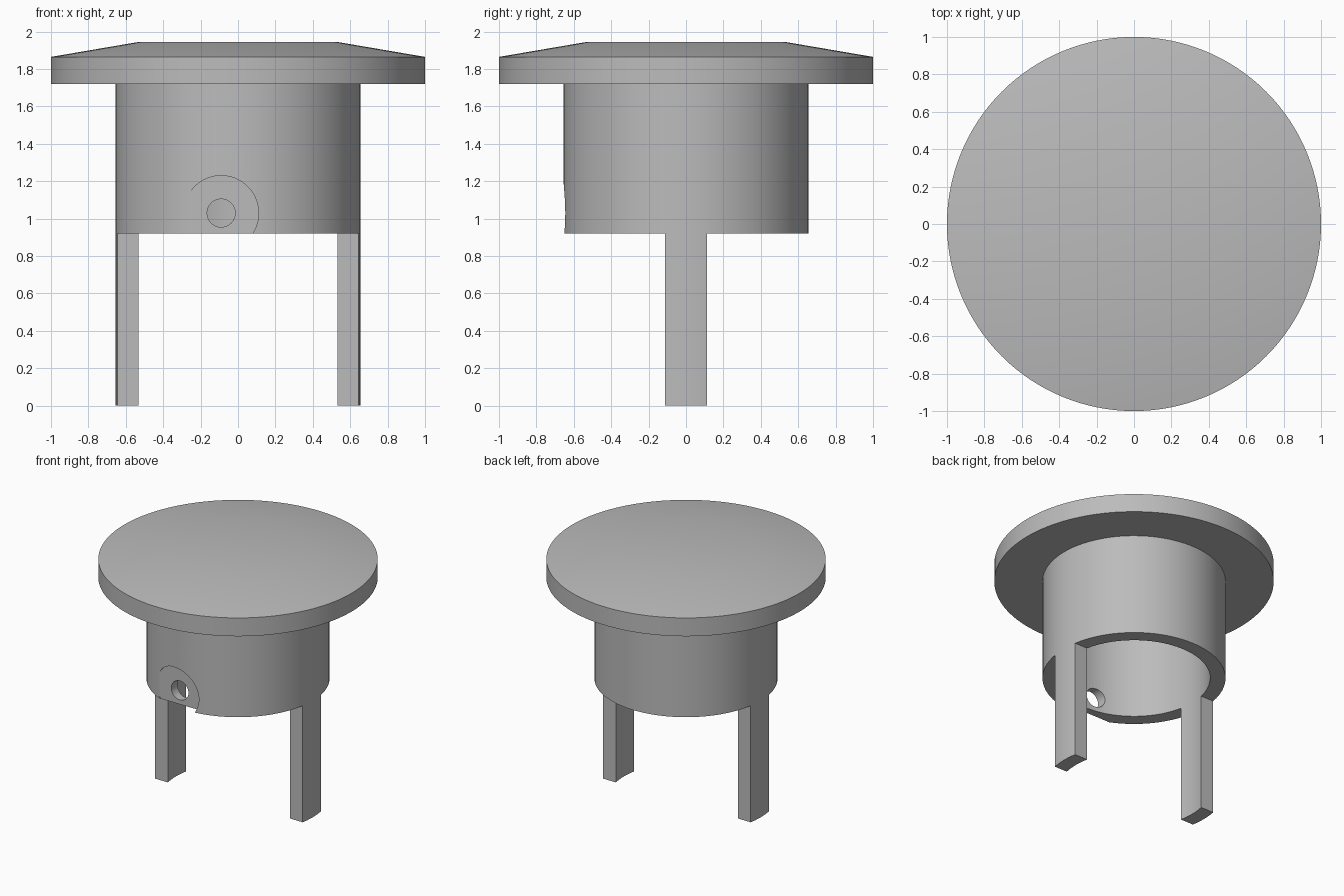
import bpy, bmesh, math
from mathutils import Matrix

if "Cube" in bpy.data.objects:
    bpy.data.objects.remove(bpy.data.objects["Cube"], do_unlink=True)

SIDES = 128
OUTER, INNER = 0.655, 0.545      # sleeve radii
CAP_Z, SLEEVE_Z = 1.72, 0.92     # underside of the cap, lower rim of the sleeve
LEG_HALF = 0.113

grey = bpy.data.materials.new("plain grey")
grey.use_nodes = True
colour = (0.5, 0.5, 0.5, 1)
grey.diffuse_color = colour
grey.node_tree.nodes["Principled BSDF"].inputs["Base Color"].default_value = colour


def make_object(name, bm):
    bmesh.ops.recalc_face_normals(bm, faces=bm.faces)
    mesh = bpy.data.meshes.new(name)
    bm.to_mesh(mesh)
    bm.free()
    mesh.materials.append(grey)
    obj = bpy.data.objects.new(name, mesh)
    bpy.context.collection.objects.link(obj)
    return obj


def lathe(name, profile, closed):
    """Turn a radius/height profile around z; open profiles get flat end caps."""
    bm = bmesh.new()
    rings = [[bm.verts.new((r * math.cos(2 * math.pi * i / SIDES),
                            r * math.sin(2 * math.pi * i / SIDES), z))
              for i in range(SIDES)] for r, z in profile]
    pairs = list(zip(rings, rings[1:]))
    if closed:
        pairs.append((rings[-1], rings[0]))
    else:
        bm.faces.new(rings[0])
        bm.faces.new(rings[-1])
    for a, b in pairs:
        for i in range(SIDES):
            j = (i + 1) % SIDES
            bm.faces.new((a[i], a[j], b[j], b[i]))
    return make_object(name, bm)


def box(name, low, high):
    bm = bmesh.new()
    bmesh.ops.create_cube(bm, size=1)
    for v in bm.verts:
        v.co = [(l + h) / 2 + c * (h - l) for c, l, h in zip(v.co, low, high)]
    return make_object(name, bm)


def drill(name, radius, y_start, y_end, x, z):
    """Round cutter running along y."""
    bm = bmesh.new()
    place = Matrix.Translation((x, (y_start + y_end) / 2, z)) @ Matrix.Rotation(math.pi / 2, 4, 'X')
    bmesh.ops.create_cone(bm, cap_ends=True, segments=64, radius1=radius,
                          radius2=radius, depth=y_end - y_start, matrix=place)
    return make_object(name, bm)


def cut(target, cutter):
    cutter.hide_render = True
    mod = target.modifiers.new("cut", 'BOOLEAN')
    mod.operation, mod.solver, mod.object = 'DIFFERENCE', 'EXACT', cutter
    bpy.context.view_layer.objects.active = target
    bpy.ops.object.modifier_apply(modifier=mod.name)
    bpy.data.objects.remove(cutter, do_unlink=True)


# Wide cap with a shallow domed top
cap = lathe("cap", [(1, CAP_Z), (1, 1.865), (0.53, 1.945)], closed=False)

# Hollow sleeve, trimmed so that two legs remain below its rim
sleeve = lathe("sleeve_with_legs",
               [(OUTER, 0), (OUTER, CAP_Z), (INNER, CAP_Z), (INNER, 0)], closed=True)
for side in (-1, 1):
    y_range = sorted((side * LEG_HALF, side * 1.0))
    cut(sleeve, box("leg_trim", (-1, y_range[0], -0.1), (1, y_range[1], SLEEVE_Z)))

# Flat round seat and screw hole through the front wall
cut(sleeve, drill("seat_cutter", 0.2, -0.9, -0.597, -0.09, 1.03))
cut(sleeve, drill("hole_cutter", 0.075, -0.9, -0.3, -0.09, 1.03))

# Smooth curved walls, crisp rims
for obj in (cap, sleeve):
    bpy.ops.object.select_all(action='DESELECT')
    obj.select_set(True)
    bpy.context.view_layer.objects.active = obj
    bpy.ops.object.shade_smooth_by_angle(angle=math.radians(20))
